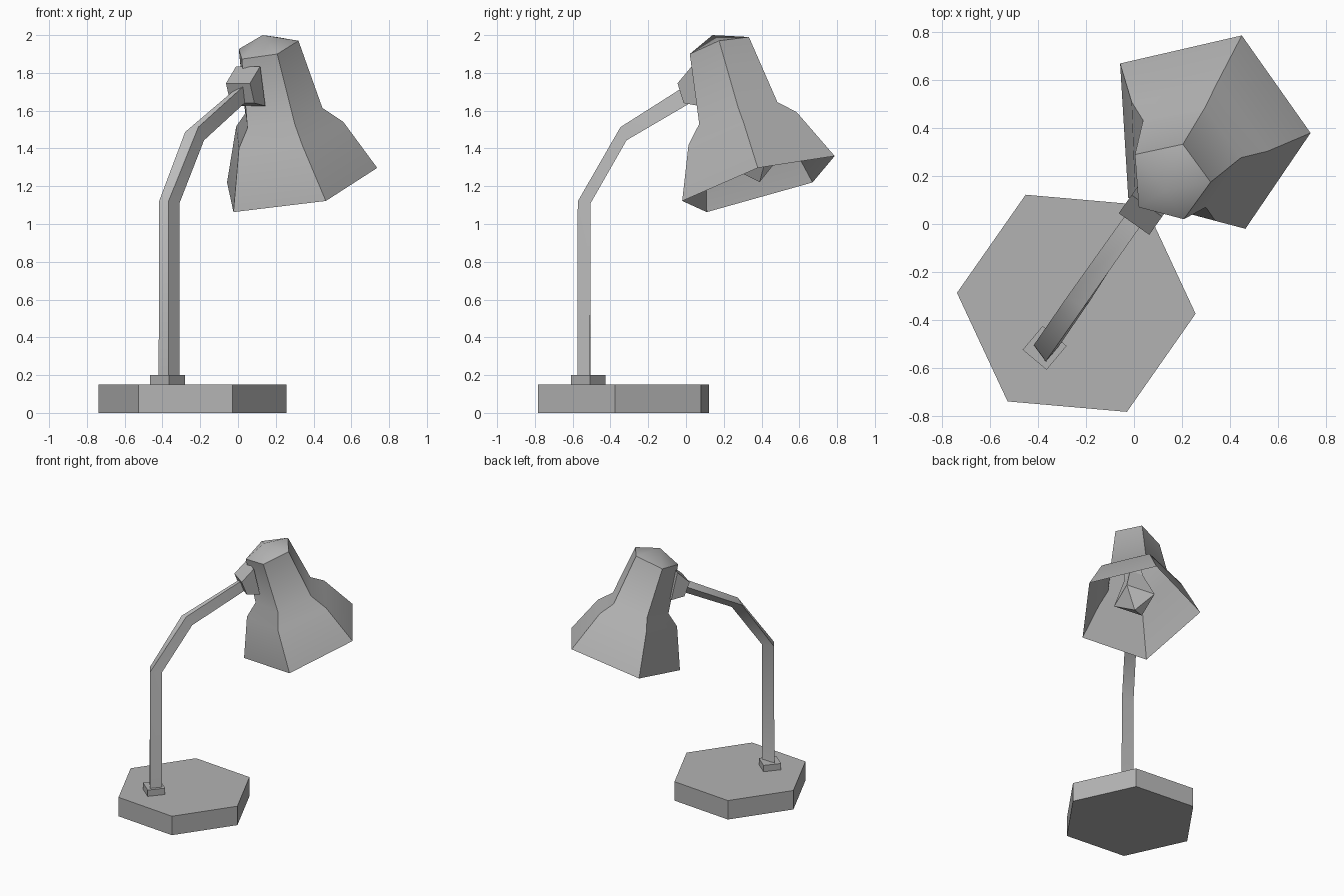
import bpy, bmesh
from math import cos, sin, radians, tau
from mathutils import Vector

if "Cube" in bpy.data.objects:
    bpy.data.objects.remove(bpy.data.objects["Cube"])

# The lamp lies in one vertical plane, turned from the x axis
YAW = radians(54.7)
D = Vector((cos(YAW), sin(YAW), 0))
N = Vector((sin(YAW), -cos(YAW), 0))

dark = bpy.data.materials.new("dark_grey")
dark.diffuse_color = (0.45, 0.45, 0.45, 1)
dark.use_nodes = True
dark.node_tree.nodes["Principled BSDF"].inputs["Base Color"].default_value = dark.diffuse_color


def loft(name, rings, start=None, end=None, material=None):
    """Skin equal-sized rings; each end is open (None), 'flat' or a tip point."""
    bm = bmesh.new()
    loops = [[bm.verts.new(p) for p in ring] for ring in rings]
    n = len(loops[0])
    for a, b in zip(loops, loops[1:]):
        for i in range(n):
            j = (i + 1) % n
            bm.faces.new((a[i], a[j], b[j], b[i]))
    for loop, cap in ((loops[0], start), (loops[-1], end)):
        if cap == 'flat':
            bm.faces.new(loop)
        elif cap is not None:
            tip = bm.verts.new(cap)
            for i in range(n):
                bm.faces.new((loop[i], loop[(i + 1) % n], tip))
    bmesh.ops.recalc_face_normals(bm, faces=bm.faces[:])
    mesh = bpy.data.meshes.new(name)
    bm.to_mesh(mesh)
    bm.free()
    if material:
        mesh.materials.append(material)
    obj = bpy.data.objects.new(name, mesh)
    bpy.context.collection.objects.link(obj)
    return obj


def smooth(obj, angle):
    bpy.ops.object.select_all(action='DESELECT')
    obj.select_set(True)
    bpy.context.view_layer.objects.active = obj
    bpy.ops.object.shade_smooth_by_angle(angle=radians(angle))


def ngon(centre, radius, sides, turn, axis=(0, 0, 1)):
    q = Vector((0, 0, 1)).rotation_difference(Vector(axis))
    angles = [turn + tau * i / sides for i in range(sides)]
    return [Vector(centre) + q @ Vector((radius * cos(a), radius * sin(a), 0))
            for a in angles]


def prism(name, x, y, z0, z1, radius, sides, turn):
    return loft(name, [ngon((x, y, z), radius, sides, radians(turn)) for z in (z0, z1)],
                'flat', 'flat', dark)


# Hexagonal base and small square foot
prism("base", -0.241, -0.331, 0, 0.15, 0.5, 6, -5)
prism("arm_foot", -0.373, -0.517, 0.15, 0.2, 0.092, 4, 5)

# Three-sided bent arm
smooth(loft("arm", [
    [(-0.42, -0.505, 0.18), (-0.368, -0.575, 0.18), (-0.31, -0.508, 0.18)],
    [(-0.418, -0.505, 1.12), (-0.368, -0.573, 1.12), (-0.31, -0.505, 1.11)],
    [(-0.28, -0.305, 1.487), (-0.21, -0.347, 1.513), (-0.18, -0.315, 1.443)],
    [(-0.03, 0.045, 1.70), (0.03, -0.005, 1.73), (0.04, 0.03, 1.645)],
], 'flat', 'flat'), 45)

# Joint block: side profile in the lamp plane, extruded across it
profile = [(0, 1.745), (0.093, 1.835), (0.14, 1.625), (0.04, 1.64)]
loft("joint", [[D * s + N * t + Vector((0, 0, z)) for s, z in profile]
               for t in (-0.078, 0.078)], 'flat', 'flat', dark)

# Five-sided flared shade: rim, shoulder, waist, crown, with a low domed top
smooth(loft("shade", [
    [(-0.058, 0.67, 1.22), (0.45, 0.787, 1.36), (0.737, 0.38, 1.297),
     (0.465, -0.02, 1.122), (-0.024, 0.11, 1.063)],
    [(-0.01, 0.51, 1.516), (0.345, 0.585, 1.593), (0.558, 0.304, 1.54),
     (0.34, 0.013, 1.418), (0.005, 0.105, 1.40)],
    [(0.038, 0.433, 1.585), (0.295, 0.484, 1.645), (0.447, 0.277, 1.614),
     (0.30, 0.07, 1.53), (0.05, 0.148, 1.507)],
    [(0.004, 0.29, 1.926), (0.204, 0.333, 1.99), (0.32, 0.175, 1.97),
     (0.208, 0.02, 1.90), (0.02, 0.07, 1.873)],
], None, (0.13, 0.14, 2.0), dark), 48)

# Pointed bulb hanging inside the shade
axis = Vector((-0.2, -0.28, 0.94)).normalized()
tip = Vector((0.32, 0.39, 1.222))
loft("bulb", [ngon(tip + axis * h, r, 4, radians(30), axis)
              for h, r in ((0.11, 0.155), (0.36, 0.07), (0.66, 0.05))], tip, 'flat')
